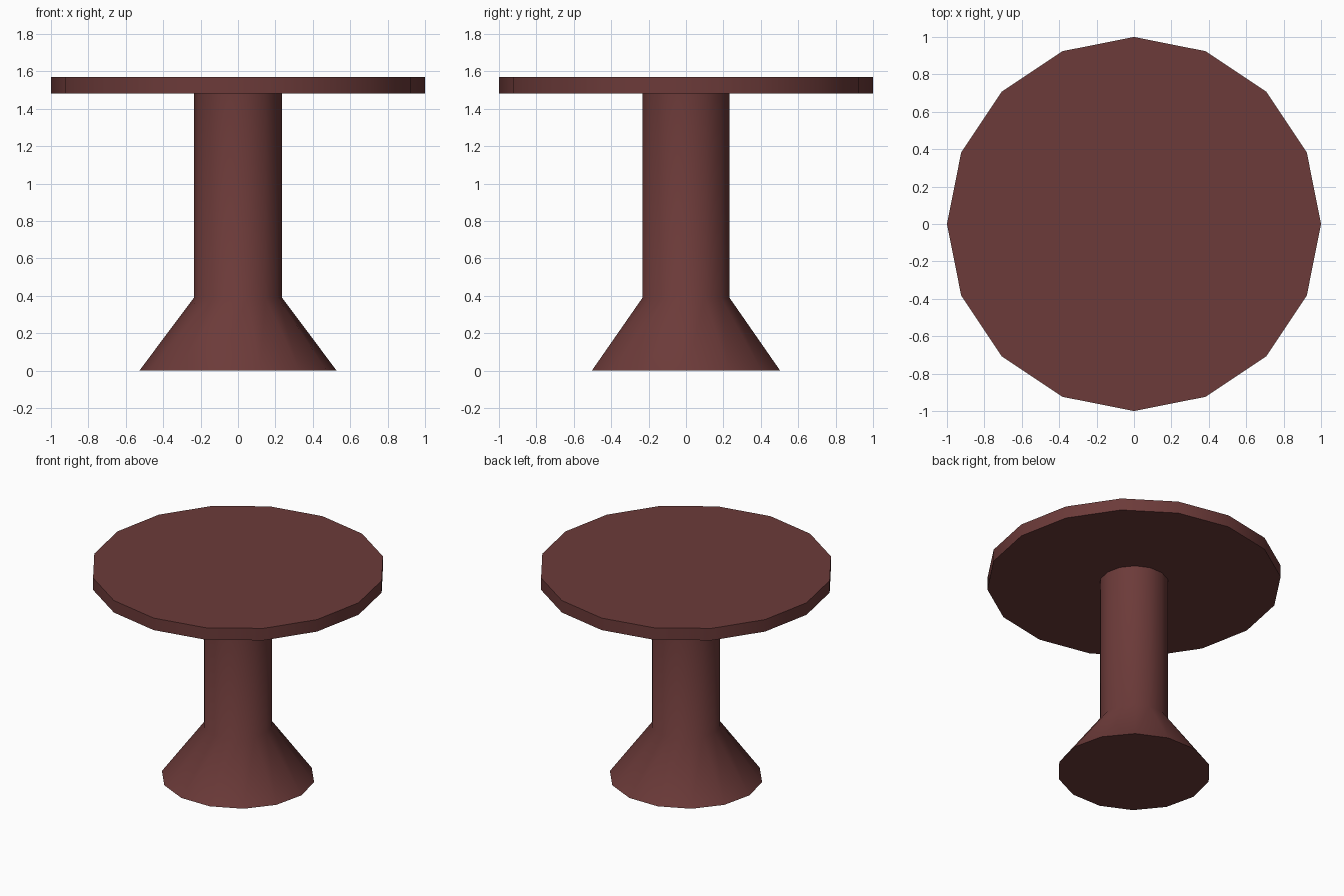
import bpy, bmesh, math

if "Cube" in bpy.data.objects:
    bpy.data.objects.remove(bpy.data.objects["Cube"])

wood = bpy.data.materials.new("dark_red_wood")
wood.diffuse_color = (0.15, 0.043, 0.041, 1)
wood.use_nodes = True
wood.node_tree.nodes["Principled BSDF"].inputs["Base Color"].default_value = wood.diffuse_color


def loft(name, sides, rings):
    """Capped solid through stacked elliptical rings (rx, ry, z)."""
    bm = bmesh.new()
    loops = []
    for rx, ry, z in rings:
        loops.append([bm.verts.new((rx * math.cos(a), ry * math.sin(a), z))
                      for a in (2 * math.pi * i / sides for i in range(sides))])
    for lo, hi in zip(loops, loops[1:]):
        for i in range(sides):
            j = (i + 1) % sides
            bm.faces.new((lo[i], lo[j], hi[j], hi[i]))
    bm.faces.new(loops[0][::-1])
    bm.faces.new(loops[-1])
    mesh = bpy.data.meshes.new(name)
    bm.to_mesh(mesh)
    bm.free()
    obj = bpy.data.objects.new(name, mesh)
    bpy.context.collection.objects.link(obj)
    mesh.materials.append(wood)
    # smooth sides, sharp rims
    bpy.ops.object.select_all(action='DESELECT')
    obj.select_set(True)
    bpy.context.view_layer.objects.active = obj
    bpy.ops.object.shade_smooth_by_angle(angle=math.radians(45))
    return obj


# Flared foot running up into the column
loft("pedestal", 14, [(0.527, 0.516, 0), (0.235, 0.238, 0.39), (0.235, 0.238, 1.48)])

# Sixteen-sided table top
loft("table_top", 16, [(1, 1, 1.48), (1, 1, 1.57)])
